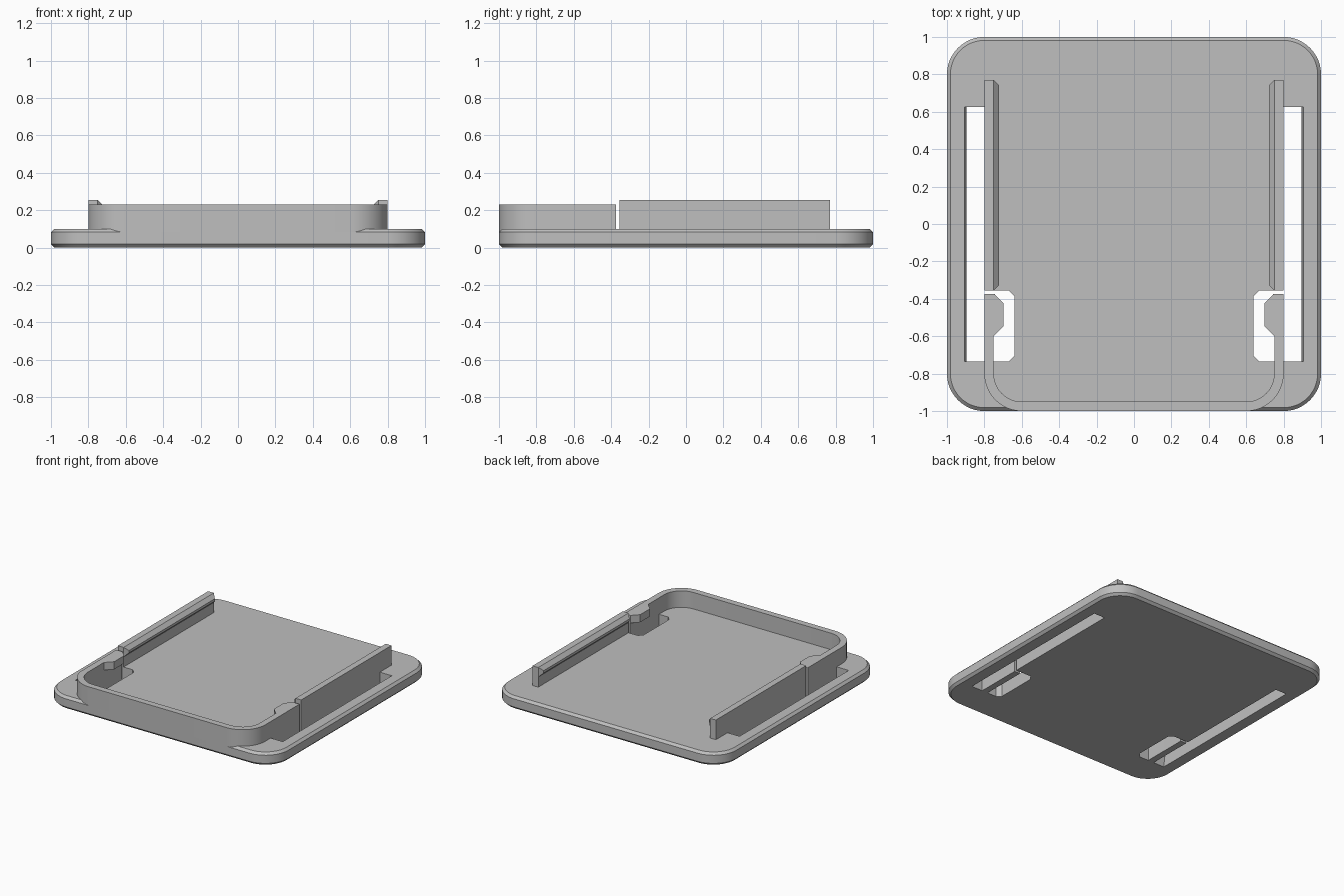
import bpy, bmesh, math

if "Cube" in bpy.data.objects:
    bpy.data.objects.remove(bpy.data.objects["Cube"], do_unlink=True)

grey = bpy.data.materials.new("light grey")
grey.use_nodes = True
grey.diffuse_color = (0.52, 0.52, 0.52, 1)
grey.node_tree.nodes["Principled BSDF"].inputs["Base Color"].default_value = grey.diffuse_color


def loft(name, rings):
    """Closed solid through rings with equal point counts."""
    bm = bmesh.new()
    loops = [[bm.verts.new(p) for p in ring] for ring in rings]
    n = len(loops[0])
    for a, b in zip(loops, loops[1:]):
        for i in range(n):
            j = (i + 1) % n
            bm.faces.new((a[i], a[j], b[j], b[i]))
    bm.faces.new(loops[0][::-1])
    bm.faces.new(loops[-1])
    bmesh.ops.recalc_face_normals(bm, faces=bm.faces)
    mesh = bpy.data.meshes.new(name)
    bm.to_mesh(mesh)
    bm.free()
    obj = bpy.data.objects.new(name, mesh)
    bpy.context.collection.objects.link(obj)
    mesh.materials.append(grey)
    return obj


def prism(name, outline, z0, z1):
    return loft(name, [[(x, y, z) for x, y in outline] for z in (z0, z1)])


def box(name, xs, ys, zs):
    (a, b), (c, d) = xs, ys
    return prism(name, [(a, c), (b, c), (b, d), (a, d)], *zs)


def arc(cx, cy, r, start, steps=12):
    angles = [math.radians(start + 90 * i / steps) for i in range(steps + 1)]
    return [(cx + r * math.cos(t), cy + r * math.sin(t)) for t in angles]


def rounded_square(inset, z):
    r, c = 0.2 - inset, 0.8
    pts = arc(c, c, r, 0) + arc(-c, c, r, 90) + arc(-c, -c, r, 180) + arc(c, -c, r, 270)
    return [(x, y, z) for x, y in pts]


def smooth(obj):
    bpy.ops.object.select_all(action="DESELECT")
    obj.select_set(True)
    bpy.context.view_layer.objects.active = obj
    bpy.ops.object.shade_smooth_by_angle(angle=math.radians(25))


# Base plate with chamfered rims
plate = loft("base_plate", [rounded_square(0.018, 0), rounded_square(0, 0.018),
                            rounded_square(0, 0.082), rounded_square(0.018, 0.1)])

# Side slots joined to the clip notches, with a slightly sloped outer wall
for s in (-1, 1):
    rings = []
    for z, outer in ((-0.05, 0.89), (0.15, 0.91)):
        rings.append([(s * x, y, z) for x, y in (
            (outer, 0.625), (0.8, 0.625), (0.8, -0.355), (0.67, -0.355),
            (0.64, -0.385), (0.64, -0.705), (0.67, -0.735), (outer, -0.735))])
    cutter = loft("slot_cutter", rings)
    cutter.hide_render = True
    mod = plate.modifiers.new("slot", "BOOLEAN")
    mod.operation, mod.solver, mod.object = "DIFFERENCE", "EXACT", cutter
    bpy.context.view_layer.objects.active = plate
    bpy.ops.object.modifier_apply(modifier=mod.name)
    bpy.data.objects.remove(cutter, do_unlink=True)
smooth(plate)

# U-shaped front wall whose ends form the spring arms
outer = arc(-0.6, -0.8, 0.2, 180) + arc(0.6, -0.8, 0.2, 270)
inner = arc(-0.6, -0.8, 0.15, 180) + arc(0.6, -0.8, 0.15, 270)
tip = -0.375
outline = [(-0.8, tip)] + outer + [(0.8, tip), (0.75, tip)] + inner[::-1] + [(-0.75, tip)]
smooth(prism("front_wall", outline, 0.018, 0.23))

for s, side in ((-1, "right"), (1, "left")):
    # Underside of the spring arm, and its hook
    box(side + "_arm_base", (s * 0.75, s * 0.8), (-0.735, tip), (0, 0.018))
    hook = [(0.75, tip), (0.745, tip), (0.697, -0.425), (0.697, -0.547), (0.75, -0.6)]
    prism(side + "_hook", [(s * x, y) for x, y in hook], 0.17, 0.23)

    # Guide rail with a bevelled inner lip
    y0, y1 = -0.355, 0.77
    box(side + "_rail", (s * 0.75, s * 0.8), (y0, y1), (0.1, 0.255))
    lip = []
    for x, trim, low, high in ((0.75, 0, 0.18, 0.255), (0.722, 0.028, 0.208, 0.227)):
        a, b = y0 + trim, y1 - trim
        lip.append([(s * x, a, low), (s * x, b, low), (s * x, b, high), (s * x, a, high)])
    loft(side + "_rail_lip", lip)
